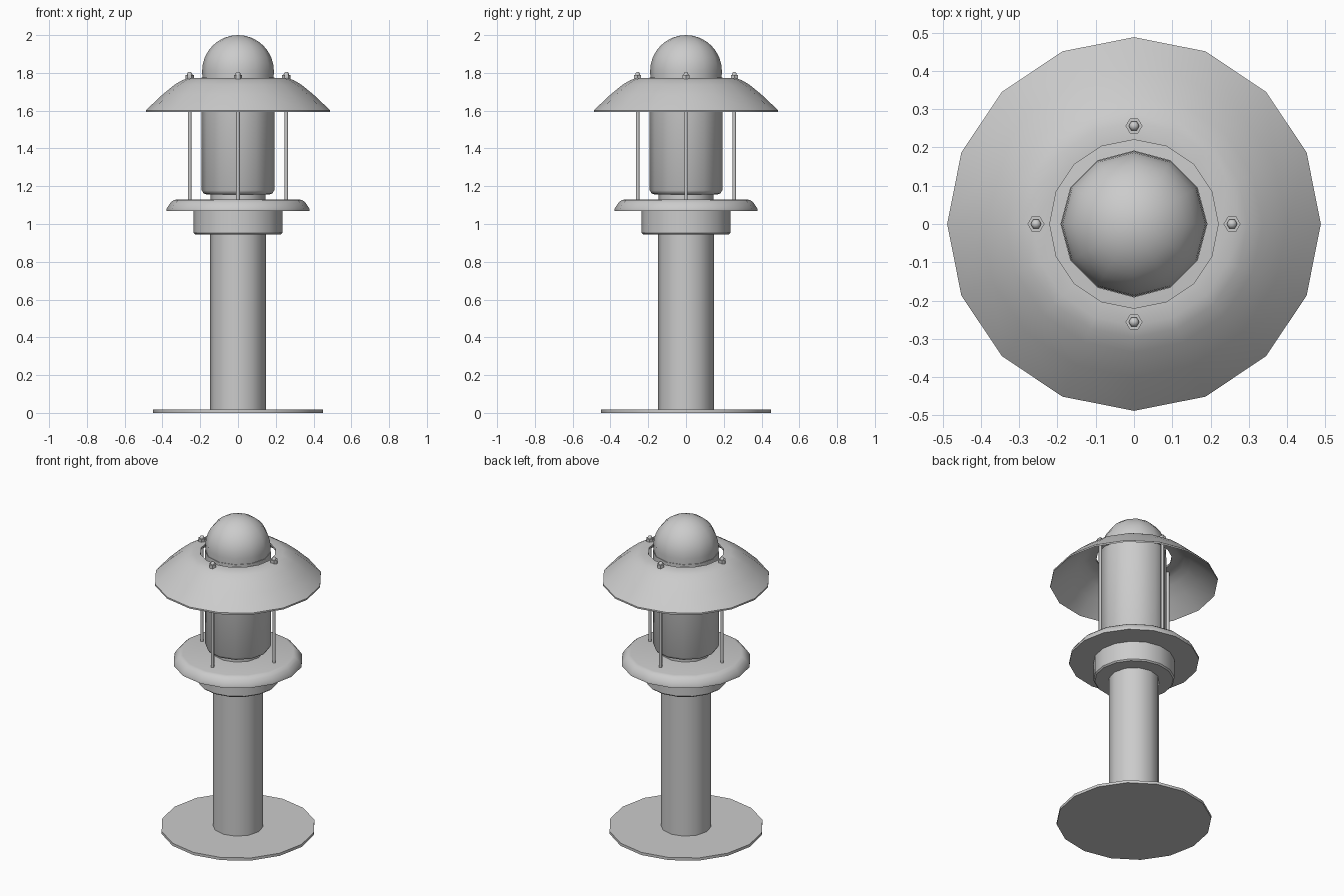
import bpy, bmesh
from math import cos, sin, pi, radians

if "Cube" in bpy.data.objects:
    bpy.data.objects.remove(bpy.data.objects["Cube"])


def lathe(name, profile, sides, centre=(0, 0), closed=False, angle=40):
    """Revolve (radius, z) points round a vertical axis; radius 0 gives a pole."""
    bm = bmesh.new()
    rings = []
    for r, z in profile:
        if r == 0:
            rings.append([bm.verts.new((0, 0, z))] * sides)
        else:
            rings.append([bm.verts.new((r * cos(2 * pi * i / sides),
                                        r * sin(2 * pi * i / sides), z))
                          for i in range(sides)])
    pairs = list(zip(rings, rings[1:]))
    if closed:
        pairs.append((rings[-1], rings[0]))
    for a, b in pairs:
        for i in range(sides):
            j = (i + 1) % sides
            bm.faces.new(list(dict.fromkeys((a[i], a[j], b[j], b[i]))))
    bmesh.ops.recalc_face_normals(bm, faces=bm.faces)
    # smooth shading with sharp edges kept
    for f in bm.faces:
        f.smooth = True
    for e in bm.edges:
        e.smooth = e.calc_face_angle(0) < radians(angle)
    mesh = bpy.data.meshes.new(name)
    bm.to_mesh(mesh)
    bm.free()
    obj = bpy.data.objects.new(name, mesh)
    obj.location = (*centre, 0)
    bpy.context.collection.objects.link(obj)
    return obj


# Ground plate, post and collar
lathe("base_plate", [(0, 0), (0.45, 0), (0.45, 0.017), (0, 0.017)], 16)
lathe("post", [(0, 0.01), (0.147, 0.01), (0.147, 0.96), (0, 0.96)], 12)
lathe("collar", [(0, 0.945), (0.228, 0.945), (0.236, 0.953),
                 (0.236, 1.075), (0, 1.075)], 16)

# Lower tray carrying the lamp
lathe("lower_disc", [(0, 1.07), (0.378, 1.07), (0.378, 1.082), (0.358, 1.112),
                     (0.342, 1.126), (0.325, 1.13), (0, 1.13)], 16)

# Lamp neck, glass cylinder and dome
lathe("lamp_neck", [(0, 1.12), (0.145, 1.12), (0.145, 1.165), (0, 1.165)], 12)
lathe("lamp_body", [(0, 1.156), (0.165, 1.156), (0.182, 1.162), (0.192, 1.178),
                    (0.192, 1.775), (0, 1.775)], 12)
dome = [(0, 1.76), (0.188, 1.76)]
dome += [(0.19 * cos(k * pi / 16), 1.81 + 0.19 * sin(k * pi / 16)) for k in range(8)]
lathe("lamp_dome", dome + [(0, 2.0)], 12)

# Thin hollow shade with a central hole
outer = [(0.22, 1.772), (0.265, 1.772), (0.296, 1.761), (0.335, 1.738),
         (0.40, 1.685), (0.488, 1.602)]
inner = [(0.488, 1.592), (0.394, 1.675), (0.33, 1.727), (0.292, 1.75),
         (0.263, 1.76), (0.22, 1.76)]
lathe("shade", outer + inner, 16, closed=True)

# Four support rods with nuts and domed ends
for n in range(4):
    c = (0.256 * cos(n * pi / 2), 0.256 * sin(n * pi / 2))
    lathe(f"rod_{n + 1}", [(0, 1.12), (0.01, 1.12), (0.01, 1.79), (0, 1.79)],
          6, c, angle=70)
    lathe(f"nut_{n + 1}", [(0, 1.768), (0.022, 1.768), (0.022, 1.79), (0, 1.79)], 6, c)
    lathe(f"rod_cap_{n + 1}", [(0, 1.785), (0.014, 1.785), (0.014, 1.795),
                               (0.009, 1.803), (0, 1.806)], 6, c, angle=70)
